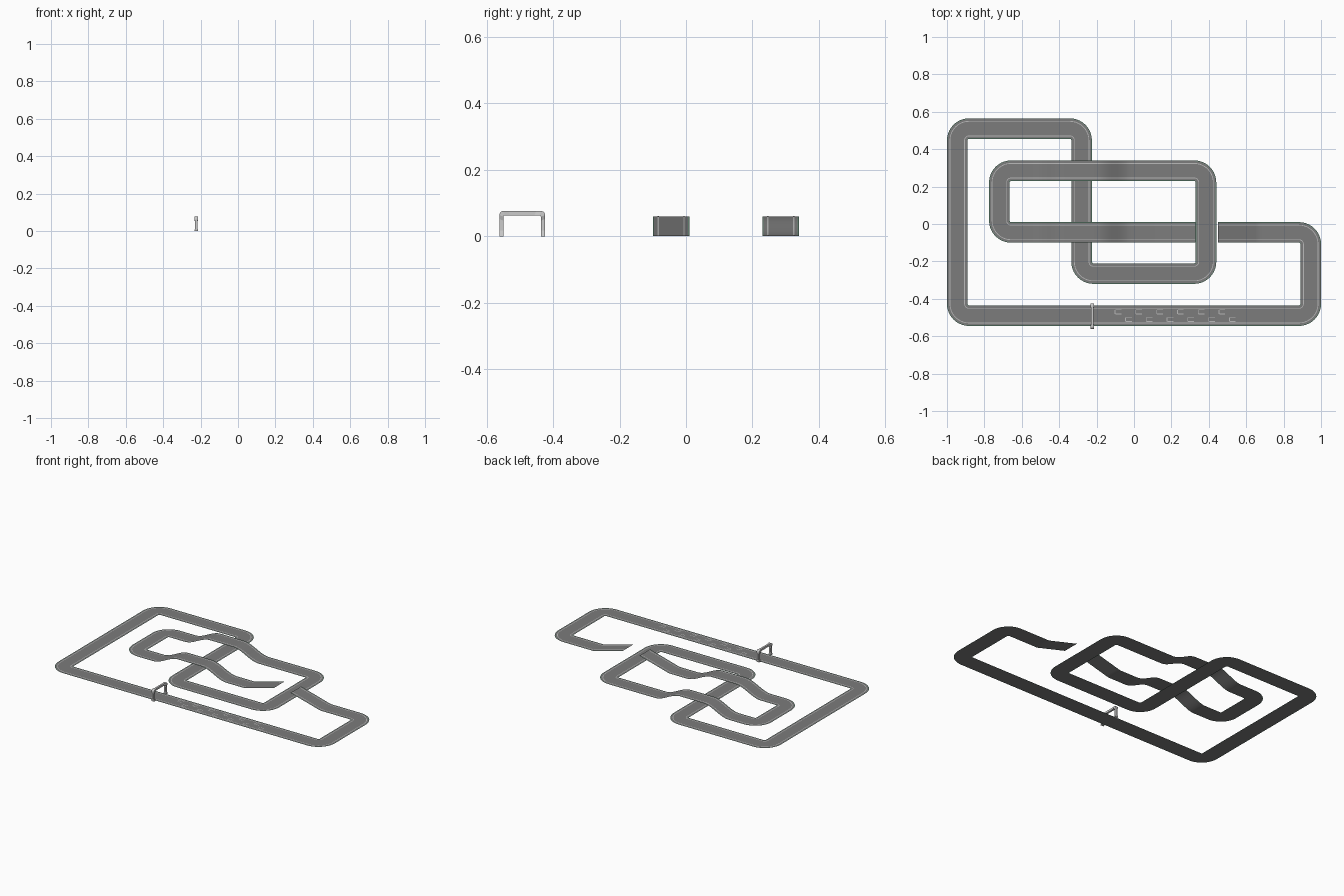
import bpy, bmesh, math
from mathutils import Vector

if "Cube" in bpy.data.objects:
    bpy.data.objects.remove(bpy.data.objects["Cube"])

def material(name, rgb):
    m = bpy.data.materials.new(name)
    m.diffuse_color = (*rgb, 1)
    m.use_nodes = True
    m.node_tree.nodes["Principled BSDF"].inputs["Base Color"].default_value = m.diffuse_color
    return m

ASPHALT = material("asphalt", (0.2, 0.2, 0.2))
PAINT = material("paint", (0.5, 0.5, 0.5))
GREEN = material("green_edge", (0.16, 0.3, 0.22))

def make(name, bm, mat=None):
    bmesh.ops.recalc_face_normals(bm, faces=bm.faces)
    me = bpy.data.meshes.new(name)
    bm.to_mesh(me)
    bm.free()
    ob = bpy.data.objects.new(name, me)
    bpy.context.collection.objects.link(ob)
    if mat:
        me.materials.append(mat)
    return ob

# Centre line corners, from the jump landing round to the jump take-off
JUMP_Y, BACK_Y = -0.045, 0.285
CORNERS = [(0.33, JUMP_Y), (-0.72, JUMP_Y), (-0.72, BACK_Y), (0.385, BACK_Y),
           (0.385, -0.265), (-0.28, -0.265), (-0.28, 0.51), (-0.945, 0.51),
           (-0.945, -0.49), (0.945, -0.49), (0.945, JUMP_Y), (0.45, JUMP_Y)]
RADIUS = 0.063

def smooth(t):
    t = max(0.0, min(1.0, t))
    return t * t * (3 - 2 * t)

def height(p):
    z = 0.0
    if abs(p.y - JUMP_Y) < 0.001 or abs(p.y - BACK_Y) < 0.001:
        z = 0.059 * smooth((0.265 - abs(p.x + 0.28)) / 0.18)      # flyovers
    if abs(p.y - JUMP_Y) < 0.001 and 0.1 < p.x < 0.68:            # jump ramps
        z = 0.058 * max(0, 1 - (abs(p.x - 0.39) - 0.06) / 0.215)
    return z

def centre_line():
    pts = [Vector(c) for c in CORNERS]
    path = []                                   # (point, direction)
    cur = pts[0]
    for i in range(1, len(pts)):
        d = (pts[i] - pts[i - 1]).normalized()
        last = i == len(pts) - 1
        end = pts[i] if last else pts[i] - d * RADIUS
        n = max(2, int((end - cur).length / 0.015))
        for k in range(n + 1):
            path.append((cur.lerp(end, k / n), d))
        if last:
            break
        e = (pts[i + 1] - pts[i]).normalized()
        c = end + e * RADIUS
        for k in range(1, 10):
            a = math.pi / 2 * k / 10
            path.append((c + (d * math.sin(a) - e * math.cos(a)) * RADIUS,
                         d * math.cos(a) + e * math.sin(a)))
        cur = pts[i] + e * RADIUS
    return path

PATH = centre_line()

def strip(name, u0, u1, lift, mat):
    bm = bmesh.new()
    prev = None
    for p, d in PATH:
        side = Vector((-d.y, d.x))
        z = height(p) + lift
        pair = [bm.verts.new((*(p + side * u), z)) for u in (u0, u1)]
        if prev:
            bm.faces.new((prev[0], pair[0], pair[1], prev[1]))
        prev = pair
    for f in bm.faces:
        f.smooth = True
    bmesh.ops.recalc_face_normals(bm, faces=bm.faces)
    ob = make(name, bm, mat)
    if ob.data.polygons[0].normal.z < 0:
        ob.data.flip_normals()
    return ob

# Road ribbon with painted side lines and green borders
strip("road", -0.051, 0.051, 0.001, ASPHALT)
for s, label in ((1, "left"), (-1, "right")):
    strip(label + "_side_line", s * 0.037, s * 0.041, 0.0018, PAINT)
    strip(label + "_border", s * 0.051, s * 0.055, 0.001, GREEN)

# Starting grid: two staggered rows of brackets open at the back
bm = bmesh.new()
def paint_rect(x0, x1, y0, y1):
    bm.faces.new([bm.verts.new((x, y, 0.002)) for x, y in
                  ((x0, y0), (x1, y0), (x1, y1), (x0, y1))])
for i in range(6):
    for x, y in ((-0.103, -0.47), (-0.047, -0.51)):
        x += 0.111 * i
        paint_rect(x, x + 0.004, y - 0.011, y + 0.011)
        for s in (-1, 1):
            paint_rect(x + 0.004, x + 0.035, y + s * 0.011 - 0.002, y + s * 0.011 + 0.002)
make("starting_grid", bm, PAINT)

# Start gate: rounded arch over the road, wider at its feet and shoulders
def arch(half, top, r):
    pts = [(-half, 0.0, 0.010), (-half, 0.018, 0.006), (-half, top - r - 0.012, 0.006)]
    for k in range(5):
        a = math.pi / 2 * k / 4
        pts.append((-half + r - r * math.cos(a), top - r + r * math.sin(a), 0.010))
    pts.append((-half + r + 0.015, top, 0.006))
    return pts + [(-y, z, w) for y, z, w in reversed(pts)]

bm = bmesh.new()
prev = None
for (yo, zo, w), (yi, zi, _) in zip(arch(0.069, 0.076, 0.012), arch(0.056, 0.063, 0.004)):
    ring = [bm.verts.new((-0.223 + x, -0.493 + y, z)) for x, y, z in
            ((-w, yo, zo), (w, yo, zo), (w, yi, zi), (-w, yi, zi))]
    if prev:
        for j in range(4):
            bm.faces.new((prev[j], prev[(j + 1) % 4], ring[(j + 1) % 4], ring[j]))
    else:
        bm.faces.new(ring)
    prev = ring
bm.faces.new(prev[::-1])
make("start_gate", bm)
